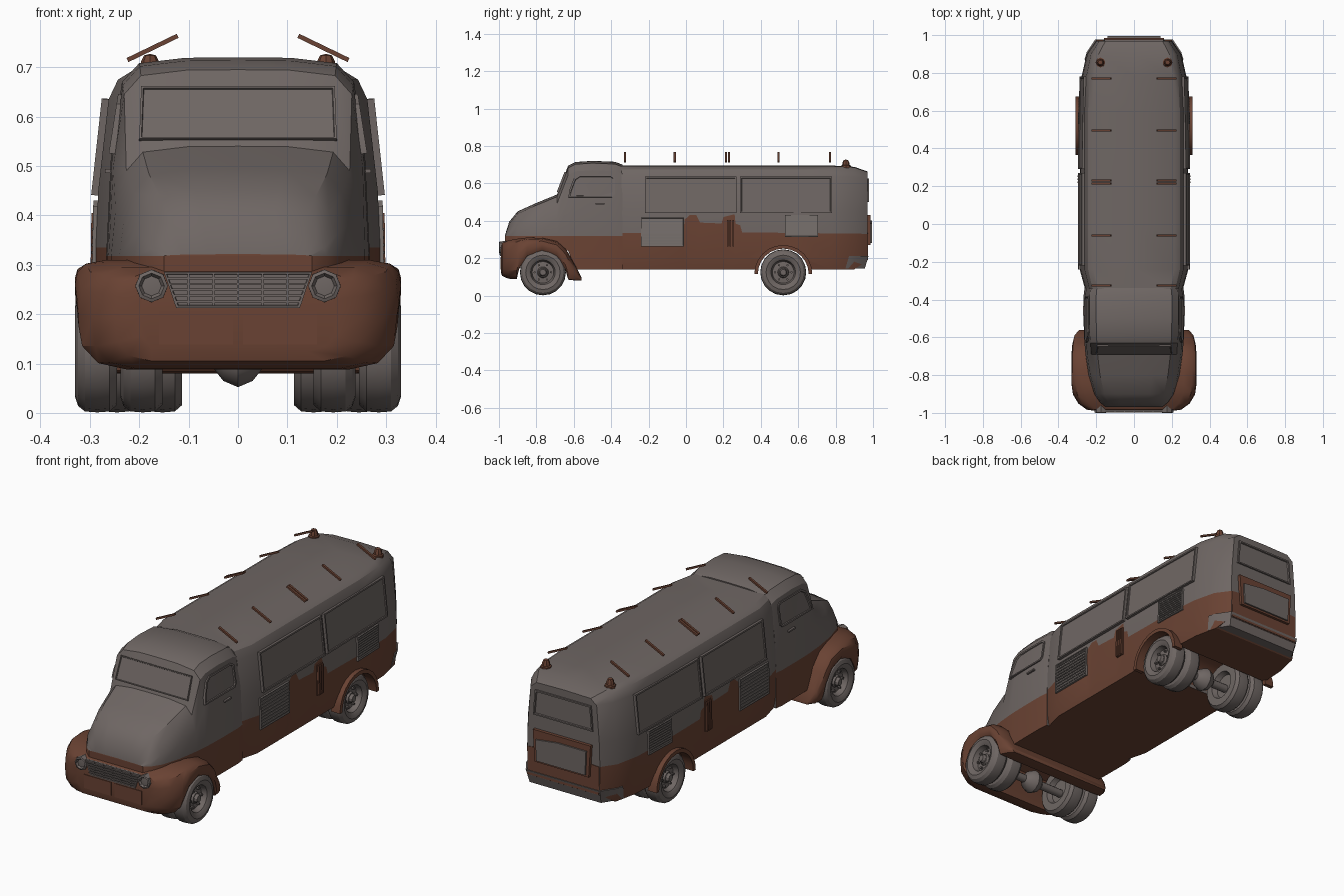
import bpy, bmesh, math
from mathutils import Vector, Matrix

if "Cube" in bpy.data.objects:
    bpy.data.objects.remove(bpy.data.objects["Cube"])


def material(name, rgb):
    m = bpy.data.materials.new(name)
    m.diffuse_color = (*rgb, 1)
    m.use_nodes = True
    m.node_tree.nodes["Principled BSDF"].inputs["Base Color"].default_value = m.diffuse_color
    return m


GREY = material("dusty grey", (0.158, 0.134, 0.126))
RUST = material("rust brown", (0.143, 0.055, 0.033))
VENT = material("pale vent grey", (0.185, 0.162, 0.152))


def finish(name, bm, *mats):
    bmesh.ops.recalc_face_normals(bm, faces=bm.faces)
    me = bpy.data.meshes.new(name)
    bm.to_mesh(me)
    bm.free()
    for m in mats:
        me.materials.append(m)
    ob = bpy.data.objects.new(name, me)
    bpy.context.collection.objects.link(ob)
    return ob


def interp(table, t):
    for (a, va), (b, vb) in zip(table, table[1:]):
        if t <= b:
            return va + (vb - va) * max(0, t - a) / (b - a)
    return table[-1][1]


def loft(name, rings, *mats):
    """Closed skin through (y, half section) stations, mirrored in x."""
    bm = bmesh.new()
    loops = []
    for y, half in rings:
        ring = half + [(-x, z) for x, z in reversed(half) if x > 0]
        loops.append([bm.verts.new((x, y, z)) for x, z in ring])
    n = len(loops[0])
    for a, b in zip(loops, loops[1:]):
        for i in range(n):
            bm.faces.new((a[i], a[(i + 1) % n], b[(i + 1) % n], b[i]))
    bm.faces.new(loops[0])
    bm.faces.new(loops[-1])
    return finish(name, bm, *mats)


def panel(name, corners, out, mat, t=0.006, rim=0, depth=0.005, back=0.006):
    """Plate standing t proud of its corners, with an optional sunken centre."""
    bm = bmesh.new()
    out = Vector(out)
    lo = [bm.verts.new(Vector(c) - out * back) for c in corners]
    hi = [bm.verts.new(Vector(c) + out * t) for c in corners]
    n = len(corners)
    for i in range(n):
        bm.faces.new((lo[i], lo[(i + 1) % n], hi[(i + 1) % n], hi[i]))
    bm.faces.new(lo)
    top = bm.faces.new(hi)
    bmesh.ops.recalc_face_normals(bm, faces=bm.faces)
    if rim:
        bmesh.ops.inset_region(bm, faces=[top], thickness=rim)
        bmesh.ops.inset_region(bm, faces=[top], thickness=0.002)
        bmesh.ops.translate(bm, verts=top.verts, vec=-out * depth)
    return finish(name, bm, mat)


def box(name, loc, size, mat, rot=0):
    bm = bmesh.new()
    bmesh.ops.create_cube(bm, size=1, matrix=Matrix.Translation(loc)
                          @ Matrix.Rotation(rot, 4, 'Y') @ Matrix.Diagonal((*size, 1)))
    return finish(name, bm, mat)


def lathe(name, profile, loc, axis, mat, seg=20):
    """Revolve (radius, distance) points about an axis direction."""
    bm = bmesh.new()
    vs = [bm.verts.new((r, 0, d)) for r, d in profile]
    es = [bm.edges.new(e) for e in zip(vs, vs[1:])]
    bmesh.ops.spin(bm, geom=vs + es, cent=(0, 0, 0), axis=(0, 0, 1),
                   angle=2 * math.pi, steps=seg)
    bmesh.ops.remove_doubles(bm, verts=bm.verts, dist=1e-5)
    q = Vector((0, 0, 1)).rotation_difference(Vector(axis)).to_matrix().to_4x4()
    bm.transform(Matrix.Translation(loc) @ q)
    return finish(name, bm, mat)


# Long rear body, with a ragged paint line
WIDTH = [(-.345, .9), (-.24, 1), (.6, 1), (.78, .965), (.9, .87), (.97, .7)]
PAINT = [(-.345, .335), (-.012, .335), (-.008, .405), (.02, .43), (.055, .43), (.075, .39),
         (.19, .385), (.2, .42), (.26, .435), (.265, .385), (.29, .375), (.3, .338), (.97, .33)]
SIDE = [(.14, .275), (.2, .286), (.33, .288), (.45, .283), (.635, .262), (.675, .243)]


def body_x(y, z):
    return interp(SIDE, z) * interp(WIDTH, y)


rings = []
for y in sorted({p[0] for p in WIDTH + PAINT}):
    drop, w, b = max(0, y - .88) * .35, interp(WIDTH, y), interp(PAINT, y)
    floor = .14 + max(0, y - .93) * 1.2
    half = [(body_x(y, floor), floor)] + [(body_x(y, z), z) for z in (.2, b, .45, .635)]
    half += [(.243 * w, .675 - drop), (.215 * w, .692 - drop), (0, .695 - drop)]
    rings.append((y, half))
body = loft("rear_body", rings, GREY, RUST)
cutter = lathe("wheel_well_cutter", [(0, -.4), (.137, -.4), (.137, .4), (0, .4)],
               (0, .52, .12), (1, 0, 0), GREY, 24)
mod = body.modifiers.new("wells", 'BOOLEAN')
mod.operation, mod.object = 'DIFFERENCE', cutter
bpy.context.view_layer.objects.active = body
bpy.ops.object.modifier_apply(modifier="wells")
bpy.data.objects.remove(cutter)
for p in body.data.polygons:
    c = p.center
    low = min(body.data.vertices[v].co.z for v in p.vertices)
    p.material_index = int(c.z < interp(PAINT, c.y) and low < .32 and abs(p.normal.y) < .98)
panel("rear_lower_paint", [(-.197, .97, .19), (.197, .97, .19), (.2, .97, .33), (.06, .97, .345),
                           (-.2, .97, .33)], (0, 1, 0), RUST, .003)

# Cab and bonnet: y, half width, top, floor
rings = []
for y, w, t, f in [(-.968, .15, .322, .24), (-.945, .18, .395, .24), (-.90, .21, .45, .24),
                   (-.80, .24, .495, .24), (-.69, .257, .54, .24), (-.63, .262, .695, .24),
                   (-.59, .265, .714, .14), (-.5, .267, .72, .14), (-.38, .267, .715, .14),
                   (-.34, .262, .70, .14)]:
    sh = max(t - .05, .3195)
    rings.append((y, [(w, f), (w, .318), (.965 * w, .318 + .55 * (sh - .318)), (.88 * w, sh),
                      (.75 * w, max(t - .012, .3205)), (.4 * w, t - .001), (0, t)]))
cab = loft("cab", rings, GREY, RUST)
for p in cab.data.polygons:
    p.material_index = int(p.center.z < .318)

# Front wings: one rounded wraparound shell arched over the wheels
rings = []
for y, w, b, t in [(-.99, .20, .125, .265), (-.983, .25, .105, .28), (-.95, .295, .09, .295),
                   (-.905, .322, .088, .303), (-.893, .325, .14, .305), (-.85, .33, .21, .31),
                   (-.77, .33, .24, .308), (-.69, .33, .21, .29), (-.645, .328, .14, .25),
                   (-.63, .325, .085, .23), (-.59, .315, .08, .16), (-.56, .29, .08, .10)]:
    h = t - b
    k = 1 if y < -.9 else .3
    rings.append((y, [(.7 * w, b), (w * (1 - .12 * k), b + .06 * h * k), (w * (1 - .02 * k), b + .22 * h),
                      (w, b + .5 * h), (.985 * w, b + .75 * h), (.93 * w, b + .92 * h),
                      (.8 * w, t), (0, t)]))
loft("front_wings", rings, RUST)

# Grille, lamps and lower front plates
panel("grille_surround", [(-.15, -.99, .285), (-.125, -.99, .212), (.125, -.99, .212),
                          (.15, -.99, .285)], (0, -1, 0), GREY, .005, .006, .004)
for i in range(5):
    box("grille_bar", (0, -.994, .225 + .012 * i), (.26 + .006 * i, .008, .005), GREY)
for i in range(-2, 3):
    box("grille_post", (.05 * i, -.994, .25), (.004, .006, .066), GREY)
for s in (1, -1):
    lathe("headlamp", [(0, .012), (.02, .01), (.026, .019), (.033, .016), (.034, -.04), (0, -.04)],
          (s * .175, -.981, .257), (0, -1, 0), GREY, 8)
    panel("front_plate", [(s * x, -.99, z) for x, z in
                          ((.01, .138), (.16, .138), (.16, .206), (.01, .206))],
          (0, -1, 0), RUST, .003)

# Windscreen and rear door panels
slope = Vector((0, -.155, .06)).normalized()
panel("windscreen", [(x, -.69 + (z - .54) * .387, z) for x, z in
                     ((-.2, .553), (.2, .553), (.196, .66), (-.196, .66))],
      slope, GREY, .006, .006, .004)
panel("rear_window", [(x, .97, z) for x, z in ((-.165, .5), (.165, .5), (.155, .625), (-.155, .625))],
      (0, 1, 0), GREY, .008, .01, .007)
panel("rear_hatch", [(x, .97, z) for x, z in ((-.15, .27), (.15, .27), (.16, .43), (-.16, .43))],
      (0, 1, 0), RUST, .016)
panel("rear_hatch_plate", [(x, .986, z) for x, z in ((-.135, .28), (.135, .28), (.14, .385),
                                                     (.02, .4), (-.14, .4))], (0, 1, 0), GREY, .008)

# Wraparound rear bumper, tucked under at the bottom
plan = [(-.262, .872), (-.25, .91), (-.206, .976), (.206, .976), (.25, .91), (.262, .872)]
bumper = panel("rear_bumper", [(x, y, .15) for x, y in plan], (0, 0, 1), GREY, .062, 0)
for v in bumper.data.vertices:
    if v.co.z < .17:
        v.co.x *= .96
        v.co.y -= .02

for s in (1, -1):
    def side_quad(y0, y1, z0, z1, d=0):
        return [(s * (body_x(y, z) + d), y, z) for y, z in
                ((y0, z0), (y1, z0), (y1, z1), (y0, z1))]
    tilt = Vector((s, 0, .1)).normalized()
    # Large side hatches with raised frames
    for y0, y1 in ((-.22, .27), (.29, .78)):
        panel("side_hatch", side_quad(y0, y1, .44, .635), tilt, GREY, .014, .011, .005)
    # Louvred vents
    for y0, y1, z0, z1 in ((-.24, -.01, .262, .418), (.53, .705, .312, .43)):
        panel("vent_plate", side_quad(y0, y1, z0, z1), (s, 0, 0), VENT, .009, .006, .004)
        for i in range(1, 10):
            z = z0 + (z1 - z0) * i / 10
            panel("vent_slat", side_quad(y0 + .008, y1 - .008, z - .003, z + .003),
                  (s, 0, 0), VENT, .009)
    # Upright rails in the middle of the side
    panel("side_recess", side_quad(.215, .26, .26, .41), (s, 0, 0), RUST, .004)
    for y in (.222, .237, .252):
        panel("side_rail", side_quad(y - .004, y + .004, .262, .405), (s, 0, 0), RUST, .012)

    # Cab door window and handle
    def cab_x(z):
        return .257 - (z - .51) * .157
    panel("cab_window", [(s * cab_x(z), y, z) for y, z in
                         ((-.628, .525), (-.625, .56), (-.60, .625), (-.57, .645), (-.40, .645),
                          (-.38, .63), (-.38, .54), (-.395, .525))],
          (s, 0, .15), GREY, .007, .01, .006)
    box("door_handle", (s * .262, -.46, .49), (.014, .05, .008), GREY)

    # Rear wheel arches
    arc = [math.pi * i / 12 for i in range(13)]
    ring = [(r * math.cos(a), r * math.sin(a)) for r, seq in ((.155, arc), (.136, arc[::-1]))
            for a in seq]
    panel("rear_wheel_arch", [(s * .28, .52 + y, .115 + z) for y, z in ring],
          (s, 0, 0), RUST, .03, 0, 0, .02)

    # Twin wheels front and rear
    for y, outer in ((-.765, .33), (.52, .29)):
        for k in range(2):
            lathe("wheel", [(0, -.025), (.025, -.025), (.03, -.035), (.058, -.038), (.066, -.012),
                            (.076, -.005), (.092, 0), (.11, -.006), (.121, -.02), (.123, -.045),
                            (.121, -.07), (.108, -.085), (.07, -.085), (.06, -.06), (0, -.06)],
                  (s * (outer - .092 * k), y, .124), (s, 0, 0), GREY)
        lathe("hub", [(0, .012), (.016, .012), (.022, 0), (.022, -.03), (0, -.03)],
              (s * (outer - .022), y, .124), (s, 0, 0), GREY, 10)
        for i in range(6):
            a = i * math.pi / 3
            lathe("wheel_nut", [(0, .01), (.006, .01), (.006, -.01), (0, -.01)],
                  (s * (outer - .034), y + .044 * math.cos(a), .124 + .044 * math.sin(a)),
                  (s, 0, 0), GREY, 6)

    # Tilted roof slats and rear beacons
    for y in (-.325, -.06, .215, .23, .495, .77):
        box("roof_slat", (s * .173, y, .739), (.113, .011, .009), RUST, s * .45)
    lathe("roof_beacon", [(0, .045), (.012, .042), (.018, .03), (.02, .015), (.026, .012),
                          (.026, 0), (0, 0)], (s * .178, .855, .682), (0, 0, 1), RUST, 8)

# Axles with differentials
for y in (-.765, .52):
    lathe("axle", [(0, -.22), (.02, -.22), (.02, -.05), (.045, -.03), (.058, 0), (.045, .03),
                   (.02, .05), (.02, .22), (0, .22)], (0, y, .11), (1, 0, 0), GREY, 12)

for ob in bpy.data.objects:
    ob.select_set(True)
bpy.context.view_layer.objects.active = body
bpy.ops.object.shade_smooth_by_angle(angle=math.radians(32))
